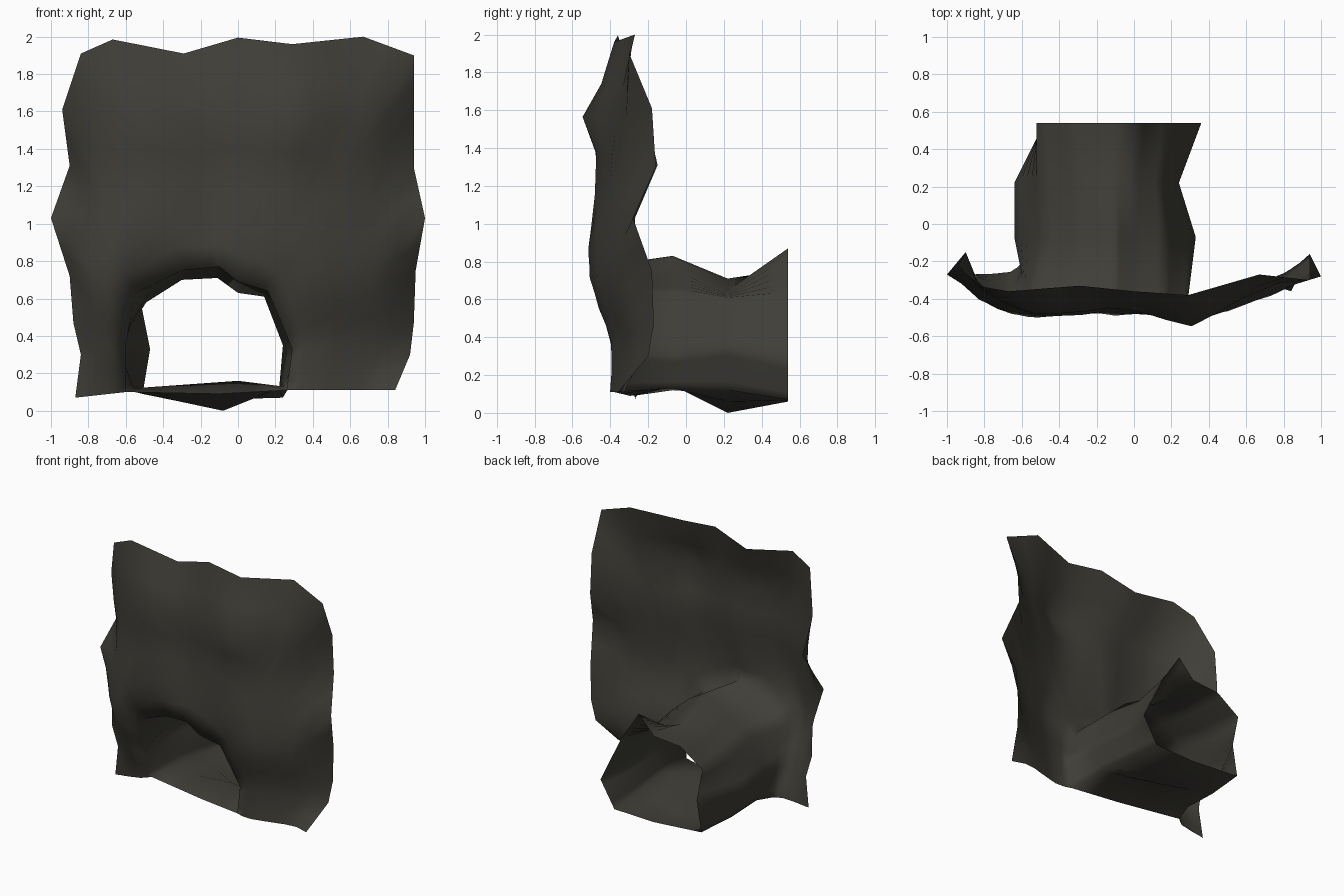
import bpy, bmesh, math

if "Cube" in bpy.data.objects:
    bpy.data.objects.remove(bpy.data.objects["Cube"])

rock = bpy.data.materials.new("dark olive rock")
rock.diffuse_color = (0.05, 0.048, 0.039, 1)
rock.use_nodes = True
rock.node_tree.nodes["Principled BSDF"].inputs["Base Color"].default_value = rock.diffuse_color

# Ragged outer edge of the cliff, left foot over the top to right foot (x, y, z)
OUTER = [(-.87, -.27, .07), (-.84, -.28, .3), (-.88, -.30, .47), (-.9, -.27, .72),
         (-1, -.27, 1.03), (-.9, -.15, 1.31), (-.94, -.22, 1.61), (-.84, -.33, 1.91),
         (-.67, -.36, 1.985), (-.29, -.33, 1.91), (0, -.36, 1.995), (.29, -.38, 1.96),
         (.67, -.27, 2), (.94, -.30, 1.9), (.94, -.18, 1.61), (.94, -.16, 1.3),
         (1, -.28, 1.03), (.95, -.18, .75), (.94, -.17, .47), (.92, -.2, .3), (.84, -.36, .11)]
N = 41  # lands on every outer point and every section point

# Tunnel sections: arch depths, arch points from left foot to right foot, middle of floor
SECTIONS = [
    ([-.21, -.27, -.37, -.46, -.49, -.48, -.45, -.39, -.38],
     [(-.60, .1), (-.60, .35), (-.55, .63), (-.30, .75), (-.1, .77), (.0, .69), (.16, .64), (.29, .33), (.26, .11)], (-.1, .09)),
    ([-.07] * 9, [(-.56, .12), (-.64, .35), (-.47, .64), (-.30, .74), (-.1, .83), (.02, .76), (.16, .64), (.33, .30), (.24, .13)], (0, .16)),
    ([.22] * 9, [(-.55, .1), (-.64, .35), (-.49, .58), (-.30, .70), (-.11, .71), (.0, .63), (.14, .61), (.24, .35), (.22, .12)], (-.08, .0)),
    ([.54] * 9, [(-.51, .09), (-.47, .33), (-.52, .58), (-.33, .71), (-.1, .73), (.03, .87), (.18, .64), (.36, .27), (.24, .07)], (-.1, .06)),
]

# Cliff depth: profile by height, and curl by width
BY_HEIGHT = [(0, -.43), (.4, -.46), (.72, -.53), (1.0, -.505), (1.3, -.46), (1.57, -.49), (1.8, -.44), (2, -.38)]
BY_WIDTH = [(-1, .22), (-.75, .08), (-.54, .01), (-.3, .01), (-.15, .04), (.05, .02), (.3, 0), (.5, .06), (.75, .15), (1, .22)]


def along(points, t):
    """Point at fraction t of a list of points."""
    u = t * (len(points) - 1)
    i = min(int(u + 1e-6), len(points) - 2)
    return [a + (b - a) * (u - i) for a, b in zip(points[i], points[i + 1])]


def lookup(keys, v):
    """Linear value between keys."""
    for (a, p), (b, q) in zip(keys, keys[1:]):
        if v <= b:
            return p + (q - p) * max(0, (v - a) / (b - a))
    return keys[-1][1]


bm = bmesh.new()


def bridge(a, b):
    for i in range(len(a) - 1):
        bm.faces.new((a[i], a[i + 1], b[i + 1], b[i]))


# Tunnel arch rows and floor rows
arches, floors = [], []
for depth, arch, mid in SECTIONS:
    pts = [(x, y, z) for (x, z), y in zip(arch, depth)]
    row = [bm.verts.new(along(pts, i / (N - 1))) for i in range(N)]
    middle = (mid[0], (depth[0] + depth[-1]) / 2, mid[1])
    path = [pts[-1], middle, pts[0]]
    inner = [bm.verts.new(along(path, t)) for t in (.25, .5, .75)]
    arches.append(row)
    floors.append([row[-1]] + inner + [row[0]])
for k in range(len(SECTIONS) - 1):
    bridge(arches[k], arches[k + 1])
    bridge(floors[k], floors[k + 1])

# Cliff rows spread from the tunnel mouth to the ragged edge
rows = [arches[0]]
edge = [along(OUTER, i / (N - 1)) for i in range(N)]
for t in (.1, .23, .37, .52, .67, .82):
    row = []
    for m, o in zip(arches[0], edge):
        x, straight, z = [a + (b - a) * t for a, b in zip(m.co, o)]
        y = lookup(BY_HEIGHT, z) + lookup(BY_WIDTH, x)
        y -= .06 * math.exp(-((x - .3) ** 2 + (z - 1.57) ** 2) / .03)  # one jutting knob
        # the left foot and the rows beside both edges stay near a straight line
        w = min(1, max(.2 if x < 0 else .75, (z - .05) / .5)) * min(1, t / .2, (1 - t) / .25)
        row.append(bm.verts.new((x, straight + (y - straight) * w, z)))
    rows.append(row)
rows.append([bm.verts.new(o) for o in edge])
for a, b in zip(rows, rows[1:]):
    bridge(b, a)

# Face the cliff toward the front and the tunnel inward
bmesh.ops.recalc_face_normals(bm, faces=bm.faces[:])
if sum(f.normal.y * f.calc_area() for f in bm.faces) > 0:
    bmesh.ops.reverse_faces(bm, faces=bm.faces[:])

mesh = bpy.data.meshes.new("cave_entrance")
bm.to_mesh(mesh)
bm.free()
mesh.materials.append(rock)
for p in mesh.polygons:
    p.use_smooth = True
cave = bpy.data.objects.new("cave_entrance", mesh)
bpy.context.collection.objects.link(cave)
